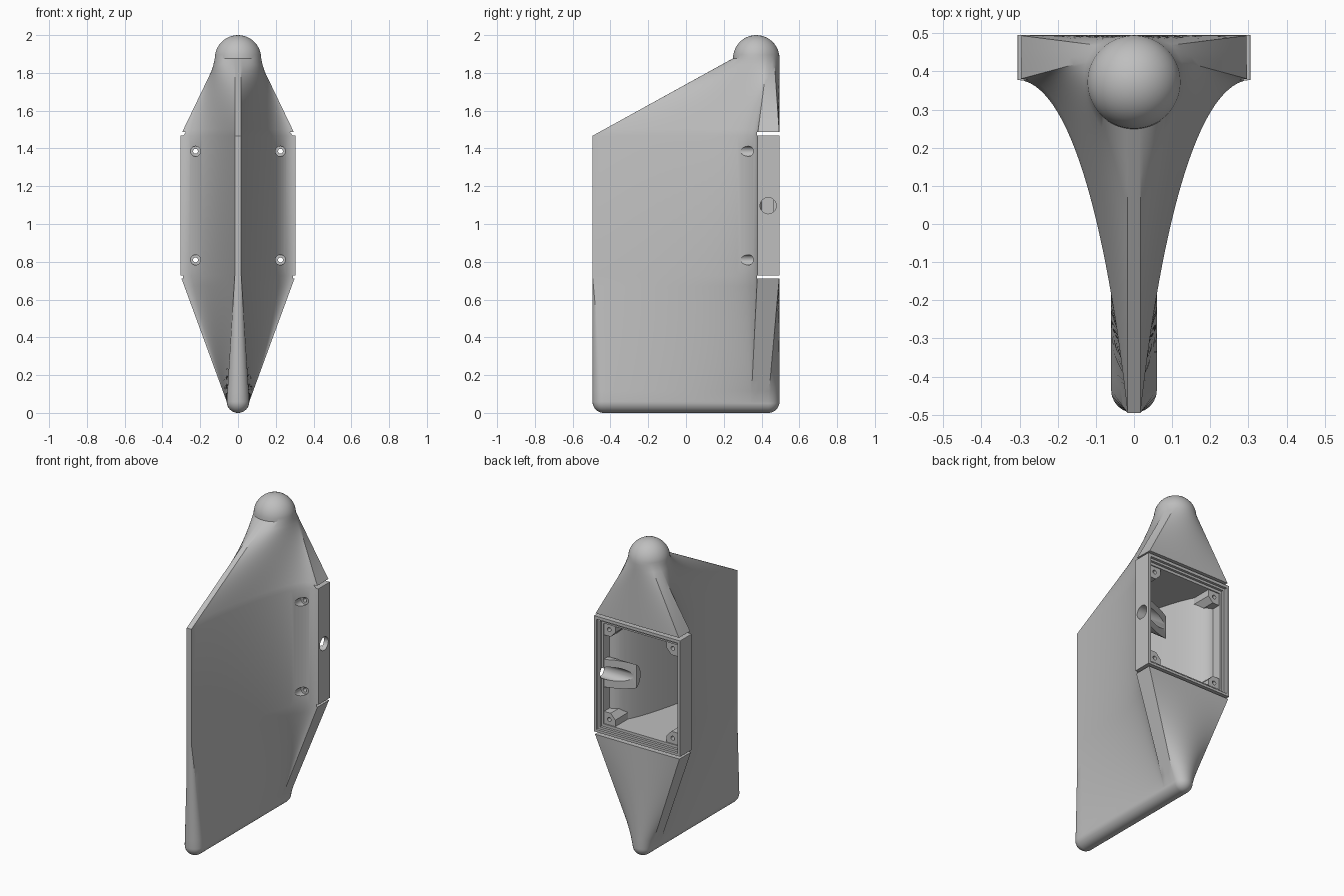
import bpy, bmesh
from math import sin, cos, radians, pi
from mathutils import Vector
from mathutils.geometry import interpolate_bezier

cube = bpy.data.objects.get("Cube")
if cube:
    bpy.data.objects.remove(cube, do_unlink=True)

grey = bpy.data.materials.new("plain grey")
grey.use_nodes = True
colour = (0.52, 0.52, 0.52, 1)
grey.diffuse_color = colour
for node in grey.node_tree.nodes:
    if node.type == 'BSDF_PRINCIPLED':
        node.inputs["Base Color"].default_value = colour


def finish(name, bm):
    bmesh.ops.remove_doubles(bm, verts=bm.verts[:], dist=1e-5)
    bmesh.ops.recalc_face_normals(bm, faces=bm.faces[:])
    mesh = bpy.data.meshes.new(name)
    bm.to_mesh(mesh)
    bm.free()
    mesh.materials.append(grey)
    obj = bpy.data.objects.new(name, mesh)
    bpy.context.collection.objects.link(obj)
    return obj


def bridge(bm, rings):
    n = len(rings[0])
    for a, b in zip(rings, rings[1:]):
        for i in range(n):
            j = (i + 1) % n
            bm.faces.new((a[i], a[j], b[j], b[i]))


def prism(name, pts, axis, lo, hi):
    """Extrude a flat outline along one axis."""
    place = {'x': lambda u, v, w: (w, u, v),
             'y': lambda u, v, w: (u, w, v),
             'z': lambda u, v, w: (u, v, w)}[axis]
    bm = bmesh.new()
    rings = [[bm.verts.new(place(u, v, w)) for u, v in pts] for w in (lo, hi)]
    bridge(bm, rings)
    for ring in rings:
        bm.faces.new(ring)
    obj = finish(name, bm)
    obj.hide_render = True
    return obj


def circle(u, v, r, n=32):
    return [(u + r * cos(2 * pi * i / n), v + r * sin(2 * pi * i / n)) for i in range(n)]


def rect(u0, u1, v0, v1):
    return [(u0, v0), (u1, v0), (u1, v1), (u0, v1)]


def combine(obj, tool, mode='DIFFERENCE'):
    """Apply a boolean and throw the tool away."""
    mod = obj.modifiers.new("cut", 'BOOLEAN')
    mod.operation = mode
    mod.solver = 'EXACT'
    mod.object = tool
    bpy.ops.object.select_all(action='DESELECT')
    bpy.context.view_layer.objects.active = obj
    obj.select_set(True)
    bpy.ops.object.modifier_apply(modifier=mod.name)
    bpy.data.objects.remove(tool, do_unlink=True)


def flare(points, count):
    return [(p.x, p.y) for p in interpolate_bezier(*[Vector((x, y, 0)) for x, y in points], count)]


# Half outline: middle point, angle on the top dome, keel core position and keel angle
BACK, CORNER, SIDE, EDGE = 0.495, 0.378, 0.305, 0.017
half = []
for i in range(6):
    s = i / 6
    half.append((EDGE * s, -BACK, 8 * s, -0.435, 90 * s))
curve = flare([(EDGE, -BACK), (0.06, -0.1), (0.15, 0.37), (SIDE, CORNER)], 29)
for i, (x, y) in enumerate(curve):
    f = (y + BACK) / (CORNER + BACK)
    half.append((x, y, 8 + 111 * i / 28, -0.435 + 0.78 * f, 90))
for s in (1 / 3, 2 / 3):
    half.append((SIDE, CORNER + (BACK - CORNER) * s, 119 + 21 * s, 0.345 + 0.09 * s, 90))
for i in range(11):
    s = i / 10
    half.append((SIDE * (1 - s), BACK, 140 + 40 * s, 0.435, 90 + 90 * s))
outline = half + [(-x, y, -t, c, -k) for x, y, t, c, k in half[-2:0:-1]]


def keel_ring(r, z):
    return [Vector((r * sin(radians(k)), c - r * cos(radians(k)), z)) for x, y, t, c, k in outline]


def middle_ring(z):
    return [Vector((x, y, z)) for x, y, t, c, k in outline]


def dome_ring(r, z):
    return [Vector((r * sin(radians(t)), 0.372 - r * cos(radians(t)), z)) for x, y, t, c, k in outline]


def blend(a, b, steps):
    return [[p.lerp(q, i / steps) for p, q in zip(a, b)] for i in range(steps + 1)]


# Fin body: rounded keel, ruled lower flare, straight middle, ruled upper flare, dome
KEEL, DOME, DOME_Z = 0.06, 0.123, 1.877
LOW, HIGH = 0.727, 1.467
quarter = [radians(90 * i / 10) for i in range(11)]
levels = [keel_ring(KEEL * cos(a), KEEL - KEEL * sin(a)) for a in quarter[:0:-1]]
levels += blend(keel_ring(KEEL, KEEL), middle_ring(LOW), 12)
levels += blend(middle_ring(HIGH), dome_ring(DOME, DOME_Z), 12)
levels += [dome_ring(DOME * cos(a), DOME_Z + DOME * sin(a)) for a in quarter[1:]]
bm = bmesh.new()
bridge(bm, [[bm.verts.new(p) for p in level] for level in levels])
body = finish("fin_body", bm)

# Cavity that follows the flare, leaving corner posts and a cable stub standing
MID_Z = (LOW + HIGH) / 2
REACH = 0.322
inner = flare([(0.02, -0.25), (0.07, 0), (0.15, 0.39), (0.262, 0.4)], 20) + [(0.262, 0.6)]
inner += [(-x, y) for x, y in reversed(inner)]
cavity = prism("cavity", inner, 'z', MID_Z - REACH, MID_Z + REACH)
for sx in (1, -1):
    for sz in (1, -1):
        post = [(0.3, 0.36), (0.182, 0.36), (0.182, 0.28), (0.215, 0.245), (0.3, 0.245)]
        post = [(sx * x, MID_Z + sz * z) for x, z in post]
        combine(cavity, prism("corner_post", post, 'y', 0.1, 0.455))
stub = prism("cable_stub", circle(0.435, MID_Z, 0.09), 'x', 0.05, 0.29)
slant = [(0.3, 0.2), (0.3, 0.456), (0.26, 0.456), (0.08, 0.385), (0.08, 0.2)]
combine(stub, prism("stub_slant", slant, 'z', 0.9, 1.3), 'INTERSECT')
combine(cavity, stub)
combine(body, cavity)

# Stepped rim around the rear opening
for inset, depth in ((0.017, 0.478), (0.031, 0.462)):
    w = SIDE - inset
    frame = rect(-w, w, LOW + inset, HIGH - inset)
    combine(body, prism("rim_step", frame, 'y', depth, 0.6))

# Slits that separate the housing from the fairings
for z in (LOW - 0.016, HIGH + 0.002):
    combine(body, prism("slit", rect(0.376, 0.6, z, z + 0.017), 'x', -0.5, 0.5))

# Screw holes with wide recesses at the front
for x in (0.225, -0.225):
    for z in (0.81, 1.385):
        combine(body, prism("screw_recess", circle(x, z, 0.027, 24), 'y', 0, 0.355))
        combine(body, prism("screw_hole", circle(x, z, 0.013, 16), 'y', 0.2, 0.6))

# Cable bore through the side wall
combine(body, prism("cable_bore", circle(0.435, MID_Z, 0.043), 'x', 0, 0.4))

bpy.ops.object.select_all(action='DESELECT')
bpy.context.view_layer.objects.active = body
body.select_set(True)
bpy.ops.object.shade_smooth_by_angle(angle=radians(25))
